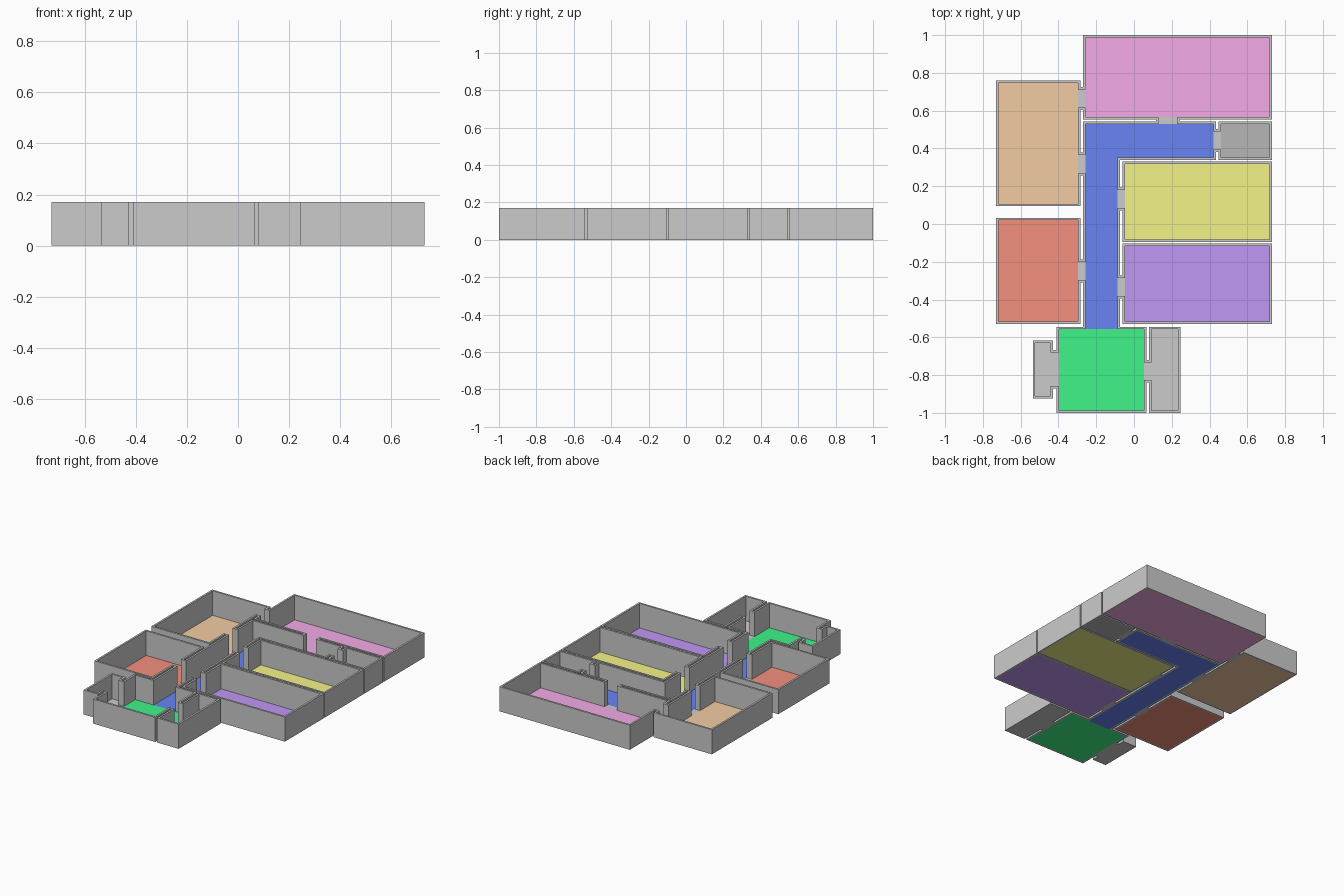
import bpy, bmesh

if "Cube" in bpy.data.objects:
    bpy.data.objects.remove(bpy.data.objects["Cube"])

WALL = 0.013     # wall thickness
HEIGHT = 0.17    # wall height


def inside(x, y, rects):
    return any(x0 < x < x1 and y0 < y < y1 for x0, x1, y0, y1 in rects)


def build_plan(name, solid, cut=(), height=0, color=None):
    """Union of rectangles minus the cut rectangles, optionally extruded up."""
    every = list(solid) + list(cut)
    xs = sorted({round(v, 4) for r in every for v in r[:2]})
    ys = sorted({round(v, 4) for r in every for v in r[2:]})
    bm = bmesh.new()
    verts = {}

    def vert(i, j):
        if (i, j) not in verts:
            verts[i, j] = bm.verts.new((xs[i], ys[j], 0))
        return verts[i, j]

    for i in range(len(xs) - 1):
        for j in range(len(ys) - 1):
            cx, cy = (xs[i] + xs[i + 1]) / 2, (ys[j] + ys[j + 1]) / 2
            if inside(cx, cy, solid) and not inside(cx, cy, cut):
                bm.faces.new([vert(i, j), vert(i + 1, j),
                              vert(i + 1, j + 1), vert(i, j + 1)])
    if height:
        res = bmesh.ops.extrude_face_region(bm, geom=bm.faces[:])
        top = [g for g in res["geom"] if isinstance(g, bmesh.types.BMVert)]
        bmesh.ops.translate(bm, verts=top, vec=(0, 0, height))
        bmesh.ops.recalc_face_normals(bm, faces=bm.faces[:])
    bmesh.ops.dissolve_limit(bm, angle_limit=0.01, verts=bm.verts[:], edges=bm.edges[:])
    mesh = bpy.data.meshes.new(name)
    bm.to_mesh(mesh)
    bm.free()
    if color:
        mat = bpy.data.materials.new(name)
        mat.diffuse_color = (*color, 1)
        mat.use_nodes = True
        mat.node_tree.nodes["Principled BSDF"].inputs["Base Color"].default_value = mat.diffuse_color
        mesh.materials.append(mat)
    obj = bpy.data.objects.new(name, mesh)
    bpy.context.collection.objects.link(obj)
    return obj


# Floors: name -> (rectangles as x0, x1, y0, y1; colour)
floors = {
    "pink_room_floor": ([(-0.257, 0.717, 0.567, 0.987)], (0.9, 0.41, 0.8)),
    "orange_room_floor": ([(-0.717, -0.297, 0.107, 0.747)], (0.9, 0.6, 0.37)),
    "red_room_floor": ([(-0.717, -0.297, -0.517, 0.02)], (0.9, 0.28, 0.21)),
    "yellow_room_floor": ([(-0.047, 0.717, -0.083, 0.317)], (0.9, 0.9, 0.25)),
    "purple_room_floor": ([(-0.047, 0.717, -0.517, -0.117)], (0.53, 0.31, 0.91)),
    "green_hall_floor": ([(-0.397, 0.053, -0.987, -0.557)], (0.05, 0.91, 0.25)),
    "corridor_floor": ([(-0.257, -0.087, -0.557, 0.53),
                        (-0.087, 0.42, 0.352, 0.53)], (0.14, 0.23, 0.9)),
    "dark_closet_floor": ([(0.461, 0.717, 0.352, 0.53)], (0.47, 0.47, 0.47)),
    "grey_closet_floor": ([(0.093, 0.233, -0.987, -0.557)], (0.72, 0.72, 0.72)),
    "porch_floor": ([(-0.523, -0.441, -0.91, -0.63)], None),
    # Short passages joining the rooms
    "doorway_floors": ([
        (-0.297, -0.257, 0.617, 0.712),
        (-0.297, -0.257, 0.27, 0.365),
        (-0.297, -0.257, -0.297, -0.2),
        (-0.087, -0.047, 0.085, 0.18),
        (-0.087, -0.047, -0.382, -0.285),
        (0.13, 0.227, 0.53, 0.567),
        (0.42, 0.461, 0.395, 0.49),
        (-0.441, -0.397, -0.858, -0.68),
        (0.053, 0.093, -0.826, -0.734),
    ], None),
}
for name, (rects, color) in floors.items():
    build_plan(name, rects, color=color)

# Walls: every floor outline grown by the wall thickness, minus the floors
rooms = [r for rects, _ in floors.values() for r in rects]
grown = [(x0 - WALL, x1 + WALL, y0 - WALL, y1 + WALL) for x0, x1, y0, y1 in rooms]
build_plan("walls", grown, cut=rooms, height=HEIGHT)
